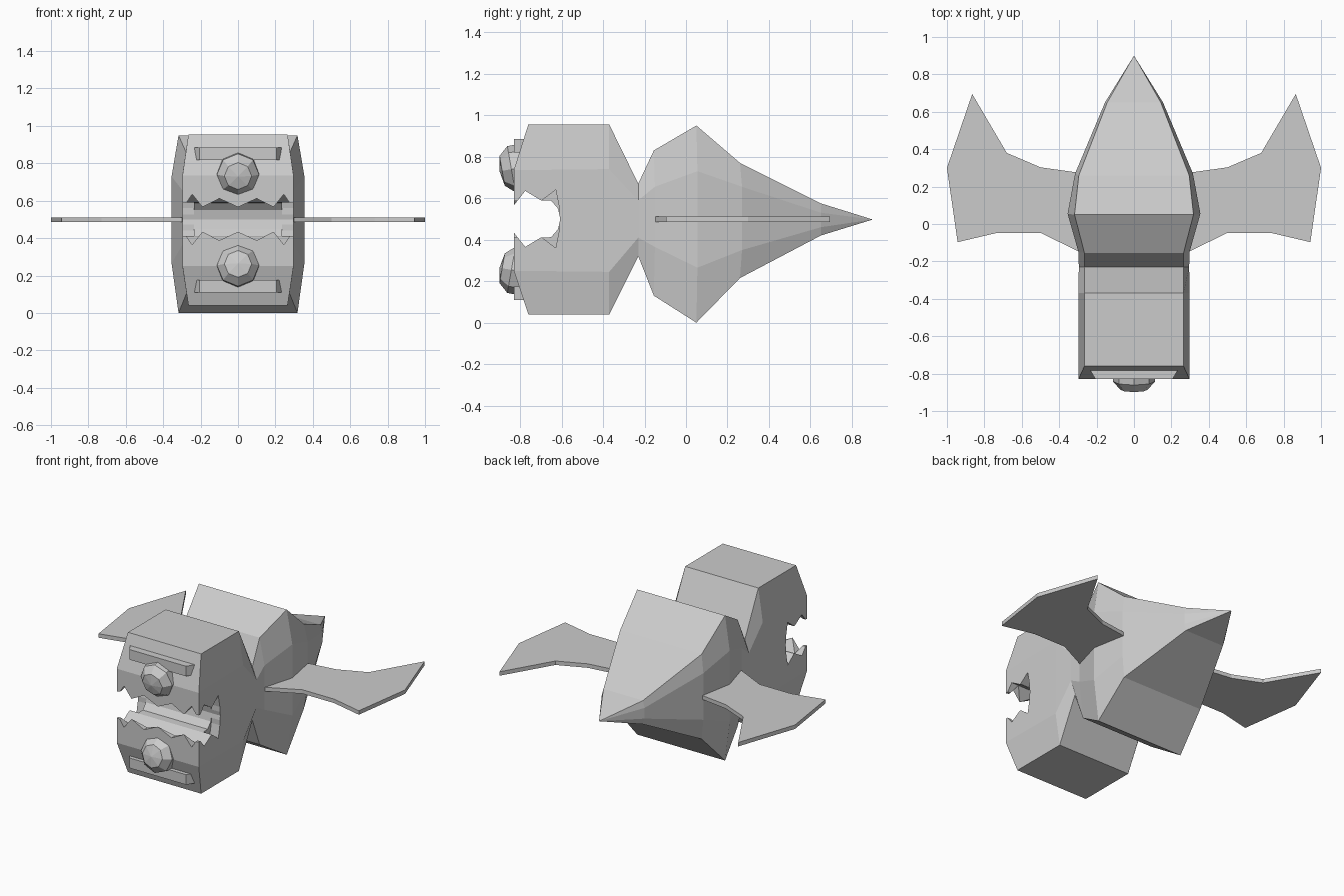
import bpy, bmesh, math
from mathutils import Matrix, Vector

cube = bpy.data.objects.get("Cube")
if cube:
    bpy.data.objects.remove(cube)

grey = bpy.data.materials.new("plain_grey")
grey.use_nodes = True
grey.diffuse_color = (0.6, 0.6, 0.6, 1)
grey.node_tree.nodes["Principled BSDF"].inputs["Base Color"].default_value = (0.6, 0.6, 0.6, 1)


def finish(name, bm):
    bmesh.ops.recalc_face_normals(bm, faces=bm.faces)
    mesh = bpy.data.meshes.new(name)
    bm.to_mesh(mesh)
    bm.free()
    mesh.materials.append(grey)
    obj = bpy.data.objects.new(name, mesh)
    bpy.context.collection.objects.link(obj)
    return obj


def prism(name, outline, axis, start, end):
    """Extrude a 2D outline along x, y or z from start to end."""
    def place(a, b, d):
        return {"x": (d, a, b), "y": (a, d, b), "z": (a, b, d)}[axis]
    bm = bmesh.new()
    low = [bm.verts.new(place(a, b, start)) for a, b in outline]
    high = [bm.verts.new(place(a, b, end)) for a, b in outline]
    bm.faces.new(low)
    bm.faces.new(high)
    n = len(low)
    for i in range(n):
        j = (i + 1) % n
        bm.faces.new((low[i], low[j], high[j], high[i]))
    return finish(name, bm)


def mirrored_z(points):
    """Close an upper outline with its reflection about mid height."""
    return points + [(a, 1 - b) for a, b in reversed(points) if b != 0.5]


# Body and head: chamfered box sections from face to tail
# (y at top, y at sides, top half width, side half width, four heights)
sections = [
    (-0.76, -0.83, 0.265, 0.297, 0.955, 0.735, 0.25, 0.04),
    (-0.37, -0.37, 0.265, 0.297, 0.955, 0.74, 0.245, 0.04),
    (-0.23, -0.23, 0.265, 0.295, 0.67, 0.59, 0.41, 0.32),
    (-0.155, -0.15, 0.265, 0.297, 0.83, 0.655, 0.365, 0.13),
    (0.05, 0.055, 0.318, 0.355, 0.95, 0.73, 0.265, 0.0),
    (0.26, 0.27, 0.295, 0.315, 0.77, 0.655, 0.35, 0.215),
    (0.65, 0.65, 0.143, 0.155, 0.575, 0.53, 0.46, 0.42),
]
bm = bmesh.new()
rings = []
for y_top, y_side, w_top, w_side, z1, z2, z3, z4 in sections:
    half = [(w_top, y_top, z1), (w_side, y_side, z2), (w_side, y_side, z3), (w_top, y_top, z4)]
    loop = half + [(-x, y, z) for x, y, z in reversed(half)]
    rings.append([bm.verts.new(p) for p in loop])
for a, b in zip(rings, rings[1:]):
    for i in range(8):
        j = (i + 1) % 8
        bm.faces.new((a[i], a[j], b[j], b[i]))
face = rings[0]
for i in range(3):
    bm.faces.new((face[i], face[i + 1], face[6 - i], face[7 - i]))
tail = bm.verts.new((0, 0.9, 0.497))
for i in range(8):
    bm.faces.new((rings[-1][i], rings[-1][(i + 1) % 8], tail))
body = finish("body", bm)

# Mouth: through slot, zigzag front lips and side notches
slot = mirrored_z([(-0.95, 0.565), (-0.83, 0.565), (-0.775, 0.635), (-0.7, 0.59),
                   (-0.65, 0.588), (-0.617, 0.55), (-0.606, 0.5)])
lip = [(-0.32, 0.585), (-0.275, 0.59), (-0.245, 0.635), (-0.19, 0.566), (-0.1, 0.612), (0, 0.566)]
lips = mirrored_z(lip + [(-x, z) for x, z in reversed(lip[:-1])])
notch = mirrored_z([(-0.7, 0.585), (-0.628, 0.64), (-0.612, 0.56)])
cutters = [prism("mouth_slot_cutter", slot, "x", -0.5, 0.5),
           prism("lip_cutter", lips, "y", -0.96, -0.776)]
for side in (-1, 1):
    cutters.append(prism("notch_cutter", notch, "x", side * 0.235, side * 0.52))

bpy.context.view_layer.objects.active = body
for cutter in cutters:
    cutter.hide_render = True
    mod = body.modifiers.new("cut", "BOOLEAN")
    mod.operation = "DIFFERENCE"
    mod.solver = "EXACT"
    mod.object = cutter
    bpy.ops.object.modifier_apply(modifier=mod.name)
    bpy.data.objects.remove(cutter)

# Eyes and brows, upper and lower
for label, sign in (("upper", 1), ("lower", -1)):
    bm = bmesh.new()
    levels = []
    for depth, radius in ((-0.08, 0.113), (0.025, 0.113), (0.07, 0.073)):
        levels.append([bm.verts.new((radius * math.cos(k * math.pi / 4), -depth,
                                     radius * math.sin(k * math.pi / 4))) for k in range(8)])
    tip = bm.verts.new((0, -0.083, 0))
    bm.faces.new(levels[0])
    for a, b in zip(levels, levels[1:]):
        for i in range(8):
            bm.faces.new((a[i], a[(i + 1) % 8], b[(i + 1) % 8], b[i]))
    for i in range(8):
        bm.faces.new((levels[-1][i], levels[-1][(i + 1) % 8], tip))
    turn = Matrix.Rotation(math.radians(10 * sign), 4, "X")
    spot = Matrix.Translation(Vector((0, -0.817, 0.497 + sign * 0.247)))
    bmesh.ops.transform(bm, matrix=spot @ turn, verts=bm.verts)
    finish(label + "_eye", bm)

    outline = [(-0.26, -0.74), (-0.205, -0.83), (0.205, -0.83), (0.26, -0.74)]
    z = 0.497 + sign * 0.355
    prism(label + "_brow", outline, "z", z - 0.033, z + 0.033)

# Wings: thin plates on each side
wing = [(0.22, -0.18), (0.28, -0.155), (0.5, -0.047), (0.73, -0.047), (0.943, -0.097), (1.0, 0.3),
        (0.865, 0.695), (0.68, 0.38), (0.5, 0.303), (0.3, 0.275), (0.22, 0.27)]
for label, side in (("left", 1), ("right", -1)):
    prism(label + "_wing", [(side * x, y) for x, y in wing], "z", 0.485, 0.511)
